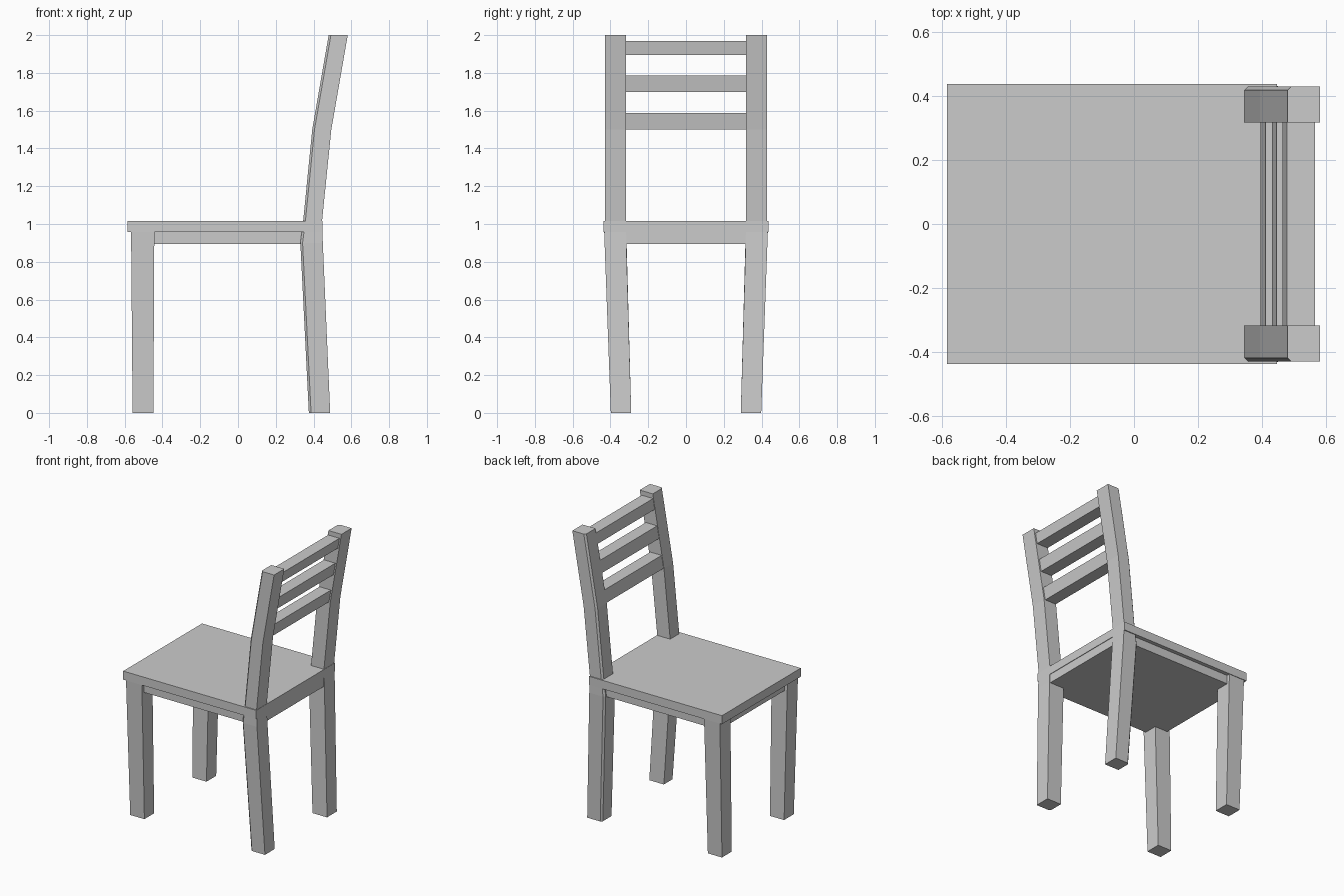
import bpy, bmesh

if "Cube" in bpy.data.objects:
    bpy.data.objects.remove(bpy.data.objects["Cube"])


def make_object(name, bm):
    bmesh.ops.recalc_face_normals(bm, faces=bm.faces)
    mesh = bpy.data.meshes.new(name)
    bm.to_mesh(mesh)
    bm.free()
    obj = bpy.data.objects.new(name, mesh)
    bpy.context.collection.objects.link(obj)
    return obj


def loft(name, sections, side=1, chamfer=0.0):
    """Join stacked sections (z, x0, x1, y0, y1); the outer front edge may be chamfered."""
    bm = bmesh.new()
    rings = []
    for z, x0, x1, y0, y1 in sections:
        pts = [(x0, y0), (x1, y0), (x1, y1)]
        if chamfer:
            pts += [(x0 + chamfer, y1), (x0, y1 - chamfer)]
        else:
            pts.append((x0, y1))
        rings.append([bm.verts.new((x, side * y, z)) for x, y in pts])
    for low, high in zip(rings, rings[1:]):
        for i in range(len(low)):
            j = (i + 1) % len(low)
            bm.faces.new((low[i], low[j], high[j], high[i]))
    bm.faces.new(rings[0])
    bm.faces.new(rings[-1])
    return make_object(name, bm)


# Seat board and the solid frame under it
loft("seat", [(0.957, -0.585, 0.447, -0.437, 0.437),
              (1.017, -0.585, 0.447, -0.437, 0.437)])
loft("seat_frame", [(0.895, -0.545, 0.443, -0.41, 0.41),
                    (0.957, -0.545, 0.443, -0.41, 0.41)])

# Legs: tapered front legs, back legs that run up into bent posts
back_leg = [(0.0, 0.375, 0.488, 0.29, 0.398),
            (0.90, 0.330, 0.449, 0.316, 0.431),
            (1.017, 0.345, 0.445, 0.317, 0.430),
            (1.50, 0.393, 0.494, 0.317, 0.430),
            (2.0, 0.480, 0.581, 0.317, 0.430)]
front_leg = [(0.0, -0.558, -0.448, 0.29, 0.398),
             (0.957, -0.566, -0.443, 0.316, 0.433)]
for side, label in ((-1, "right"), (1, "left")):
    loft("front_leg_" + label, front_leg, side)
    loft("back_leg_" + label, back_leg, side, chamfer=0.012)

# Backrest slats, leaning with the posts
for i, (z0, z1) in enumerate(((1.50, 1.587), (1.70, 1.785), (1.895, 1.968))):
    sections = []
    for z in (z0, z1):
        x = 0.396 + (z - 1.5) * 0.174
        sections.append((z, x, x + 0.088, -0.325, 0.325))
    loft("back_slat_%d" % (i + 1), sections)
